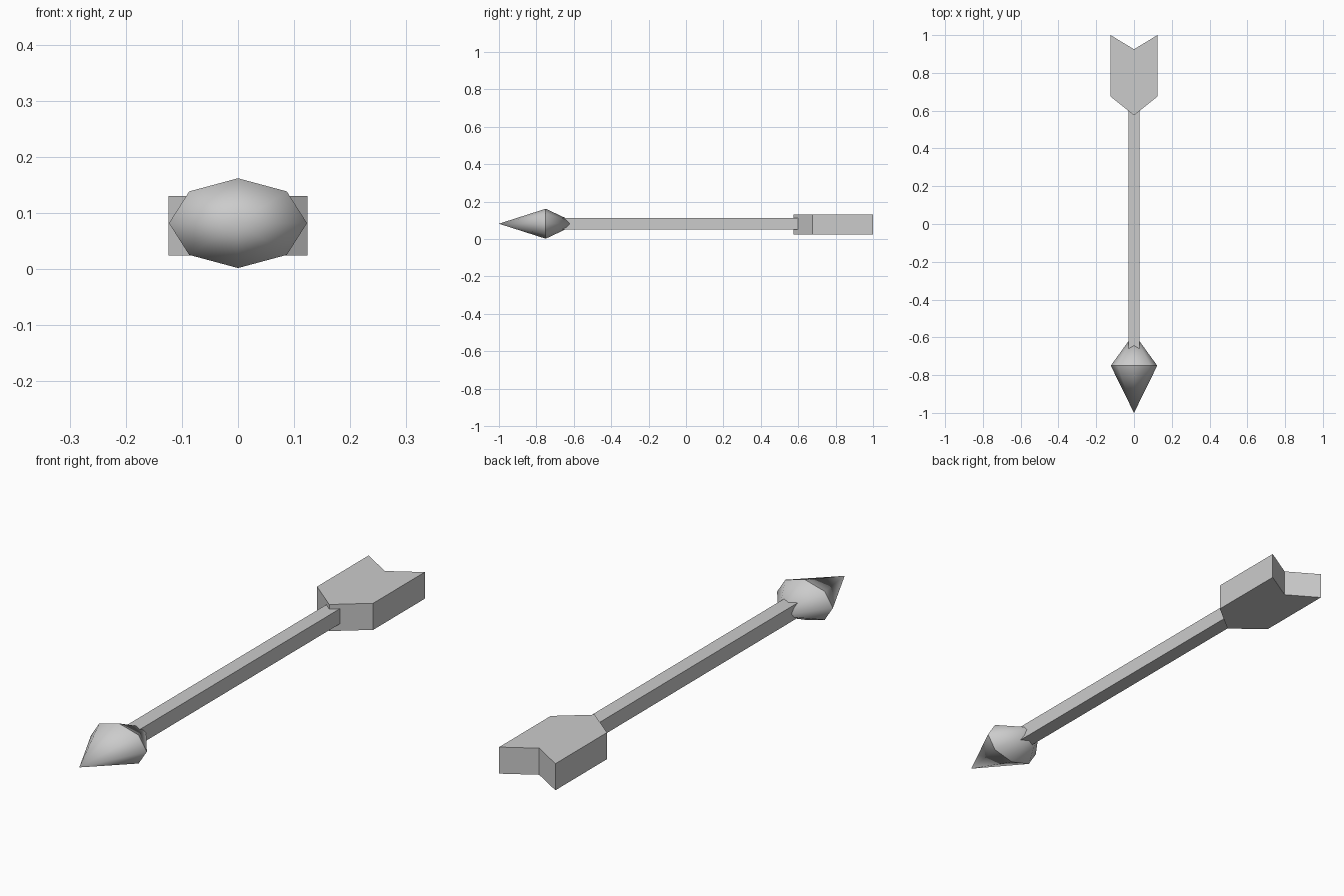
import bpy, math

if "Cube" in bpy.data.objects:
    bpy.data.objects.remove(bpy.data.objects["Cube"])

ZC = 0.082


def make(name, verts, faces):
    mesh = bpy.data.meshes.new(name)
    mesh.from_pydata(verts, [], faces)
    obj = bpy.data.objects.new(name, mesh)
    bpy.context.collection.objects.link(obj)
    return obj


def extrude(name, outline, z0, z1):
    n = len(outline)
    verts = [(x, y, z) for z in (z0, z1) for x, y in outline]
    faces = [tuple(reversed(range(n))), tuple(range(n, 2 * n))]
    faces += [(i, (i + 1) % n, (i + 1) % n + n, i + n) for i in range(n)]
    return make(name, verts, faces)


# Shaft: square bar
extrude("shaft", [(-0.03, -0.7), (0.03, -0.7), (0.03, 0.62), (-0.03, 0.62)],
        ZC - 0.03, ZC + 0.03)

# Fletching: chevron-ended slab
extrude("fletching", [(0, 0.575), (0.124, 0.675), (0.124, 1.0), (0, 0.925),
                      (-0.124, 1.0), (-0.124, 0.675)], 0.024, 0.13)

# Arrowhead: flattened eight-sided double cone
N = 8
ring = [(0.123 * math.cos(i * math.tau / N), -0.75,
         ZC + 0.08 * math.sin(i * math.tau / N)) for i in range(N)]
verts = ring + [(0, -1.0, ZC), (0, -0.58, ZC)]
faces = []
for i in range(N):
    j = (i + 1) % N
    faces += [(i, j, N), (j, i, N + 1)]
head = make("arrowhead", verts, faces)
for poly in head.data.polygons:
    poly.use_smooth = True
# Crisp crease around the widest ring
for edge in head.data.edges:
    if max(edge.vertices) < N:
        edge.use_edge_sharp = True
